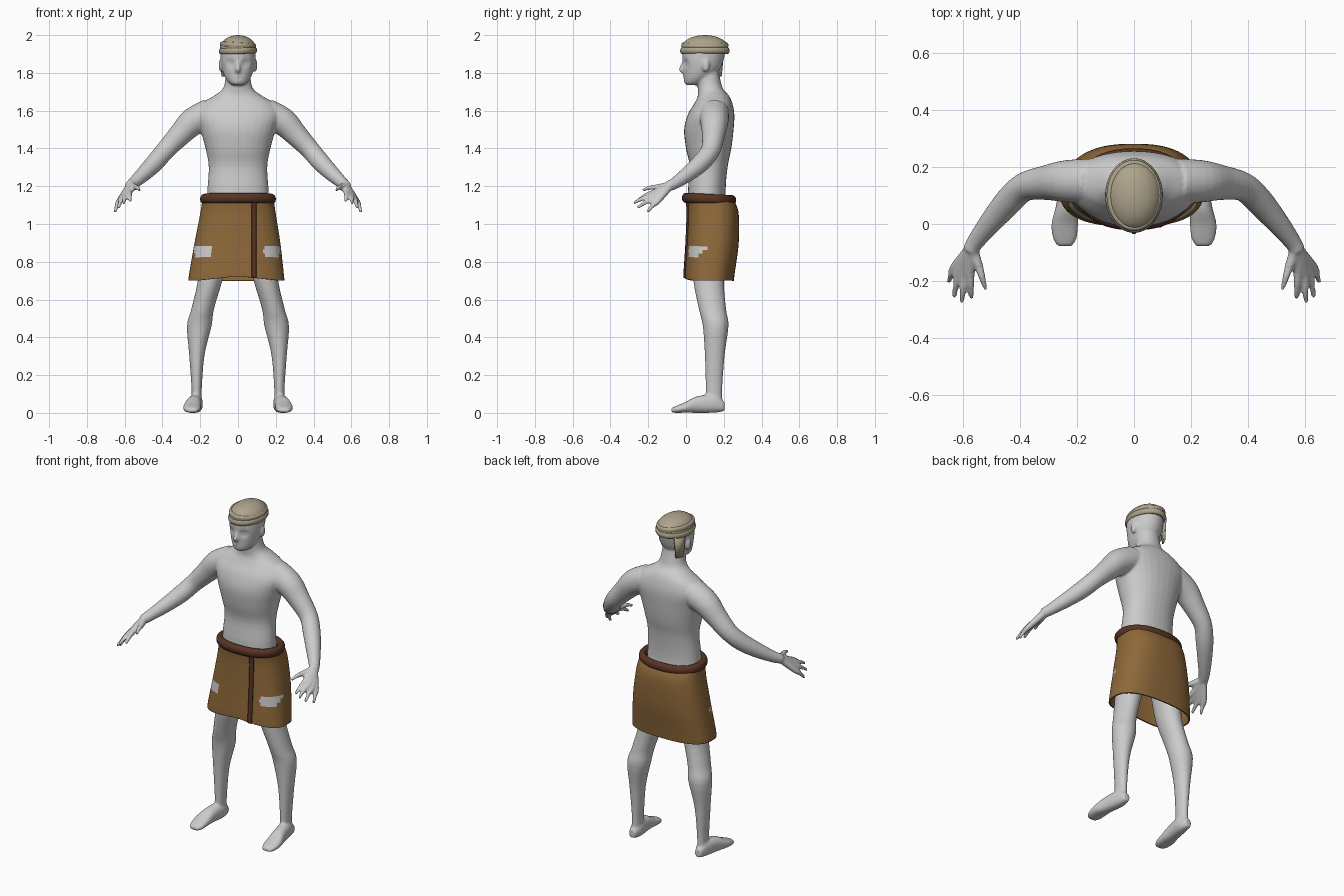
import bpy, bmesh
from math import cos, sin, tau, copysign
from mathutils import Vector, Matrix

cube = bpy.data.objects.get("Cube")
if cube:
    bpy.data.objects.remove(cube)


def material(name, rgb):
    mat = bpy.data.materials.new(name)
    mat.use_nodes = True
    mat.diffuse_color = (*rgb, 1)
    mat.node_tree.nodes["Principled BSDF"].inputs["Base Color"].default_value = (*rgb, 1)
    return mat


SKIN = material("pale grey skin", (0.6, 0.6, 0.6))
CLOTH = material("tan brown cloth", (0.27, 0.14, 0.042))
TRIM = material("dark red brown trim", (0.1, 0.034, 0.018))
LINEN = material("beige linen", (0.42, 0.37, 0.26))
X, Y, Z = Vector((1, 0, 0)), Vector((0, 1, 0)), Vector((0, 0, 1))


def smooth_rows(rows, steps):
    """Catmull-Rom interpolation of a list of equal-length tuples."""
    out = []
    for i in range(len(rows) - 1):
        quad = (rows[max(i - 1, 0)], rows[i], rows[i + 1], rows[min(i + 2, len(rows) - 1)])
        for s in range(steps):
            t = s / steps
            out.append([b + 0.5 * t * (c - a + t * (2 * a - 5 * b + 4 * c - d + t * (3 * (b - c) + d - a)))
                        for a, b, c, d in zip(*quad)])
    return out + [list(rows[-1])]


def oval(centre, u, v, n, power=2):
    """Superellipse ring around a centre, with half-axes u and v."""
    def bend(k):
        return copysign(abs(k) ** (2 / power), k)
    return [Vector(centre) + u * bend(cos(tau * i / n)) + v * bend(sin(tau * i / n)) for i in range(n)]


def skin(bm, rings, caps=True, loop=False):
    """Bridge rings of points with quads."""
    made = [[bm.verts.new(p) for p in ring] for ring in rings]
    n = len(made[0])
    pairs = list(zip(made, made[1:])) + ([(made[-1], made[0])] if loop else [])
    for low, high in pairs:
        for i in range(n):
            j = (i + 1) % n
            bm.faces.new((low[i], low[j], high[j], high[i]))
    if caps and not loop:
        bm.faces.new(made[0][::-1])
        bm.faces.new(made[-1])
    return [v for ring in made for v in ring]


def loft(bm, rows, u=X, v=Y, n=32, steps=4, power=2, caps=True):
    """Rows are x, y, z and the two half-axes."""
    return skin(bm, [oval(r[:3], u * r[3], v * r[4], n, power) for r in smooth_rows(rows, steps)], caps)


def limb(bm, rows, n=16, steps=4):
    """Round tube; rows are x, y, z and radius."""
    rows = smooth_rows(rows, steps)
    pts = [Vector(r[:3]) for r in rows]
    whole = (pts[-1] - pts[0]).normalized()
    ref = Z if abs(whole.z) < 0.9 else Y
    rings = []
    for i, row in enumerate(rows):
        along = pts[min(i + 1, len(pts) - 1)] - pts[max(i - 1, 0)]
        u = along.cross(ref).normalized()
        v = u.cross(along).normalized()
        rings.append(oval(pts[i], u * row[3], v * row[3], n))
    skin(bm, rings)


def ball(bm, centre, size):
    bmesh.ops.create_uvsphere(bm, u_segments=20, v_segments=12, radius=1,
                              matrix=Matrix.Translation(centre) @ Matrix.Diagonal((*size, 1)))


def roll(bm, centre, rx, ry, thick, high, power=2, tilt_x=0, tilt_y=0):
    """Closed oval roll of cloth."""
    rings = []
    for p in oval((0, 0, 0), X * rx, Y * ry, 72, power):
        out = Vector((p.x / rx, p.y / ry, 0)).normalized()
        p.z = tilt_x * p.x + tilt_y * p.y
        rings.append(oval(p + Vector(centre), out * thick, Z * high, 12))
    skin(bm, rings, loop=True)


def finish(name, bm, *mats):
    bmesh.ops.recalc_face_normals(bm, faces=bm.faces[:])
    mesh = bpy.data.meshes.new(name)
    bm.to_mesh(mesh)
    bm.free()
    mesh.shade_smooth()
    for mat in mats:
        mesh.materials.append(mat)
    ob = bpy.data.objects.new(name, mesh)
    bpy.context.scene.collection.objects.link(ob)
    return ob


def thicken(ob, amount):
    mod = ob.modifiers.new("thickness", "SOLIDIFY")
    mod.thickness, mod.offset = amount, 0


# Torso and neck
bm = bmesh.new()
torso = [(1.02, .125, .16, .1), (1.16, .11, .163, .1), (1.3, .12, .155, .1), (1.4, .12, .172, .12),
         (1.5, .121, .2, .131), (1.58, .133, .225, .123), (1.64, .145, .19, .1), (1.68, .145, .125, .082),
         (1.72, .128, .078, .066), (1.8, .115, .063, .06), (1.86, .11, .06, .06)]
loft(bm, [(0, y, z, a, b) for z, y, a, b in torso], power=2.2)

# Head with pressed-in eye sockets
head = [(1.735, .035, .03, .032), (1.75, .045, .05, .054), (1.78, .065, .07, .077), (1.82, .083, .084, .097),
        (1.87, .09, .092, .109), (1.92, .095, .091, .112), (1.96, .097, .07, .09), (1.985, .1, .03, .04)]
for v in loft(bm, [(0, y, z, a, b) for z, y, a, b in head], n=64, steps=6):
    for side in (1, -1):
        d = (v.co - Vector((side * .038, 0, 1.853))).length
        v.co.y += .016 * max(0, 1 - d / .032)

# Nose, brow and lips
limb(bm, [(0, -.01, 1.866, .009), (0, -.017, 1.84, .011), (0, -.025, 1.818, .013), (0, -.013, 1.808, .011)])
limb(bm, [(-.06, .012, 1.876, .007), (0, -.009, 1.872, .01), (.06, .012, 1.876, .007)])
for z in (1.78, 1.791):
    limb(bm, [(-.026, .006, z, .004), (0, -.009, z, .007), (.026, .006, z, .004)])

arm = [(.15, .15, 1.585, .08), (.24, .15, 1.54, .074), (.31, .145, 1.47, .061), (.385, .13, 1.39, .051),
       (.44, .08, 1.325, .049), (.5, .01, 1.265, .041), (.555, -.06, 1.215, .031), (.575, -.095, 1.2, .028)]
# Knuckle and tip of each finger, thumb last
fingers = [((.575, -.175, 1.165), (.57, -.262, 1.12)), ((.598, -.178, 1.15), (.605, -.278, 1.11)),
           ((.616, -.167, 1.135), (.632, -.257, 1.085)), ((.63, -.15, 1.12), (.652, -.205, 1.062)),
           ((.545, -.15, 1.195), (.521, -.23, 1.178))]
leg = [(.09, .13, 1.02, .085, .1), (.125, .125, .85, .078, .092), (.148, .12, .7, .065, .081),
       (.187, .14, .55, .06, .072), (.205, .157, .46, .065, .068), (.218, .152, .3, .04, .052),
       (.219, .148, .1, .026, .043), (.222, .15, .03, .033, .05)]
foot = [(.222, .203, .034, .02, .025), (.222, .15, .048, .036, .047), (.235, .06, .044, .04, .044),
        (.243, 0, .03, .047, .029), (.243, -.05, .019, .042, .019), (.243, -.077, .014, .026, .012)]

# Eyes, ears, arms, hands, legs and feet on both sides
for side in (1, -1):
    def flip(rows):
        return [(side * r[0], *r[1:]) for r in rows]
    ball(bm, (side * .038, .013, 1.853), (.016, .012, .009))
    ball(bm, (side * .091, .105, 1.84), (.012, .02, .034))
    limb(bm, flip(arm), n=24)
    for knuckle, tip in fingers:
        middle = Vector(knuckle).lerp(Vector(tip), .5) + Z * .006
        limb(bm, flip([(.57, -.085, 1.203, .022), (*knuckle, .016), (*middle, .012), (*tip, .008)]))
    loft(bm, flip(leg))
    loft(bm, flip(foot), u=X, v=Z, power=2.3)

# Fuse the body into one smooth skin
body = finish("body", bm, SKIN)
fuse = body.modifiers.new("fuse", "REMESH")
fuse.mode, fuse.voxel_size = "VOXEL", .007
relax = body.modifiers.new("relax", "SMOOTH")
relax.factor, relax.iterations = .5, 4
graph = bpy.context.evaluated_depsgraph_get()
fused = bpy.data.meshes.new_from_object(body.evaluated_get(graph))
body.modifiers.clear()
body.data = fused
fused.materials.clear()
fused.materials.append(SKIN)
fused.shade_smooth()

# Wrapped skirt with a raised front hem and torn patches
POWER = 2.6
skirt = [(0, .125, 1.13, .185, .12), (0, .142, 1.06, .195, .132), (-.003, .14, .9, .223, .135),
         (-.008, .125, .74, .246, .129), (-.008, .122, .7, .25, .127)]
bm = bmesh.new()
for v in loft(bm, skirt, n=120, steps=9, power=POWER, caps=False):
    low = min(1, max(0, (.9 - v.co.z) / .2))
    if v.co.y < .1:
        v.co.z += .024 * low * max(0, 1 - abs(v.co.x) / .22)
for f in bm.faces:
    x, y, z = f.calc_center_median()
    floor = .815 + max(0, y - .05) * .9 + max(0, .17 - abs(x)) * .7
    f.material_index = int(abs(x) > .135 and y < .115 and floor < z < .875)
thicken(finish("skirt", bm, CLOTH, SKIN), .008)

# Trim down the skirt's overlapping edge
bm = bmesh.new()
previous = None
for cx, cy, z, rx, ry in smooth_rows(skirt, 6):
    z += .015 * min(1, max(0, (.9 - z) / .2))
    pair = [bm.verts.new((x, cy - .007 - ry * (1 - abs((x - cx) / rx) ** POWER) ** (1 / POWER), z))
            for x in (.073, .097)]
    if previous:
        bm.faces.new((*previous, pair[1], pair[0]))
    previous = pair
thicken(finish("skirt_trim", bm, TRIM), .009)

# Rolled waistband
bm = bmesh.new()
roll(bm, (0, .122, 1.132), .18, .123, .021, .027, 2.3, tilt_y=-.05)
finish("waistband", bm, TRIM)

# Wrapped cap: dome and two rolls
bm = bmesh.new()
dome = [(1.905, .094, .124), (1.94, .094, .123), (1.965, .082, .108), (1.985, .058, .078),
        (1.996, .03, .042), (2, .006, .008)]
loft(bm, [(0, .1, z, a, b) for z, a, b in dome], n=48)
finish("cap_dome", bm, LINEN)
bm = bmesh.new()
roll(bm, (0, .1, 1.917), .09, .12, .011, .017, tilt_x=.03)
roll(bm, (0, .1, 1.946), .085, .114, .011, .015, tilt_x=-.06)
finish("cap_rolls", bm, LINEN)

# Loose cloth end hanging behind the right ear
bm = bmesh.new()
corners = [(-.088, .135, 1.91), (-.06, .2, 1.91), (-.062, .187, 1.78), (-.084, .145, 1.78)]
bm.faces.new([bm.verts.new(c) for c in corners])
thicken(finish("cap_tail", bm, LINEN), .009)
